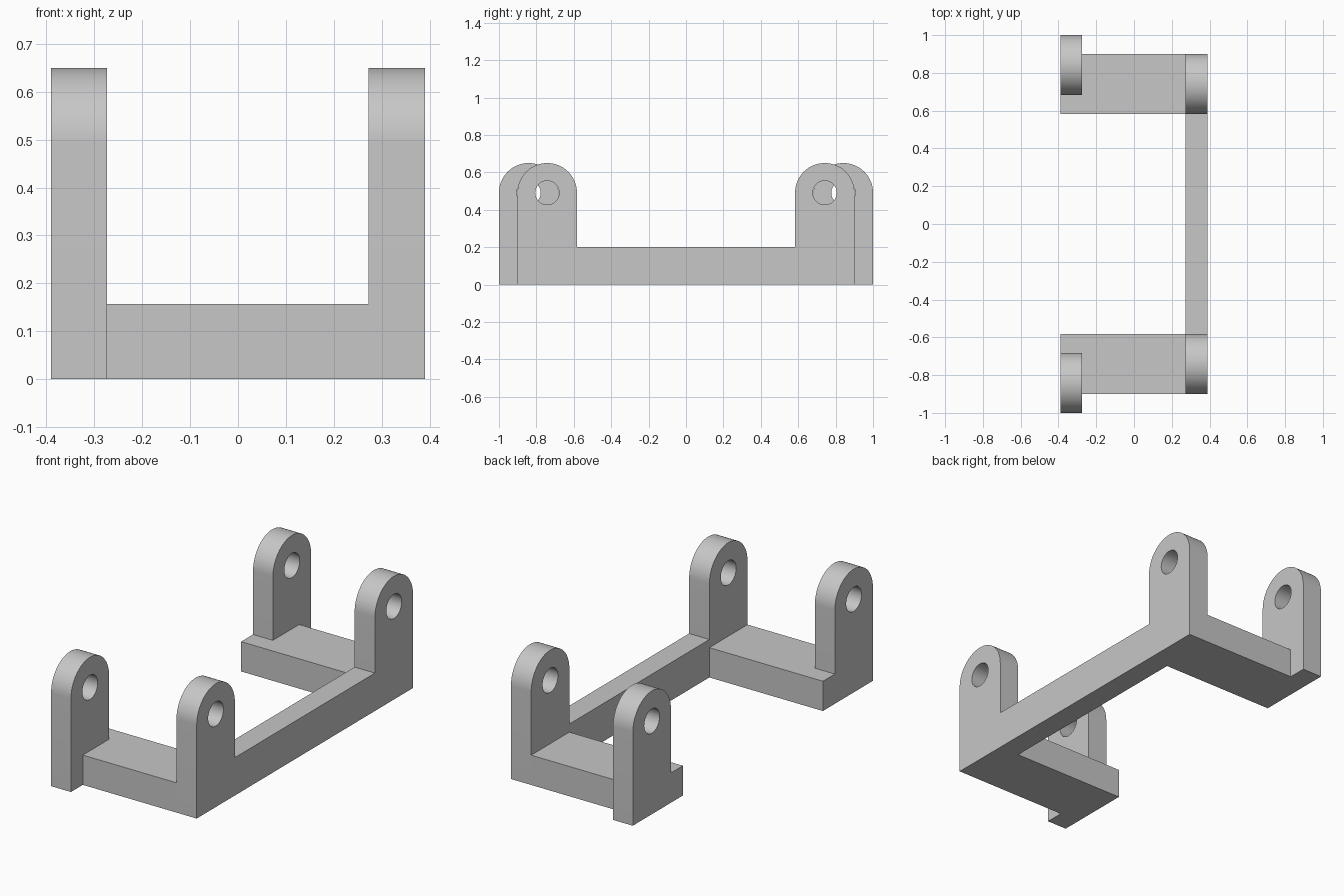
import bpy, bmesh, math
from mathutils import Vector

if "Cube" in bpy.data.objects:
    bpy.data.objects.remove(bpy.data.objects["Cube"])

grey = bpy.data.materials.new("light grey")
grey.use_nodes = True
grey.diffuse_color = (0.57, 0.57, 0.57, 1)
grey.node_tree.nodes["Principled BSDF"].inputs["Base Color"].default_value = grey.diffuse_color

# Main dimensions
HALF_W, LEFT_IN, RIGHT_IN = 0.39, 0.272, -0.274
R, HOLE, PIVOT_Z = 0.159, 0.064, 0.491
LEFT_Y, RIGHT_Y = 0.742, 0.841
BAR_TOP, RAIL_TOP = 0.157, 0.2


def extrude(name, loops, sweep):
    """Fill closed loops of 3D points (inner loops are holes) and sweep them."""
    bm = bmesh.new()
    edges = []
    for loop in loops:
        verts = [bm.verts.new(p) for p in loop]
        edges += [bm.edges.new((v, verts[i - 1])) for i, v in enumerate(verts)]
    if len(loops) == 1:
        bm.faces.new(verts)
    else:
        bmesh.ops.triangle_fill(bm, use_beauty=True, edges=edges)
    result = bmesh.ops.extrude_face_region(bm, geom=bm.faces[:], use_keep_orig=True)
    moved = [g for g in result["geom"] if isinstance(g, bmesh.types.BMVert)]
    bmesh.ops.translate(bm, verts=moved, vec=Vector(sweep))
    bmesh.ops.recalc_face_normals(bm, faces=bm.faces)
    mesh = bpy.data.meshes.new(name)
    bm.to_mesh(mesh)
    bm.free()
    mesh.materials.append(grey)
    obj = bpy.data.objects.new(name, mesh)
    bpy.context.collection.objects.link(obj)
    bpy.ops.object.select_all(action="DESELECT")
    obj.select_set(True)
    bpy.context.view_layer.objects.active = obj
    bpy.ops.object.shade_smooth_by_angle(angle=math.radians(30))


def arc(x, y, radius, start, end, count):
    angles = [start + (end - start) * i / count for i in range(count + 1)]
    return [(x, y + radius * math.cos(a), PIVOT_Z + radius * math.sin(a)) for a in angles]


def lug(name, x0, x1, y):
    """Round-topped upright with a pivot hole."""
    outline = [(x0, y - R, 0), (x0, y + R, 0)] + arc(x0, y, R, 0, math.pi, 32)
    hole = arc(x0, y, HOLE, 0, math.tau, 40)[:-1]
    extrude(name, [outline, hole], (x1 - x0, 0, 0))


for side, s in (("front", -1), ("back", 1)):
    lug(side + "_left_lug", LEFT_IN, HALF_W, s * LEFT_Y)
    lug(side + "_right_lug", -HALF_W, RIGHT_IN, s * RIGHT_Y)
    # Cross bar, notched around the offset right lug
    inner, outer, notch = s * (LEFT_Y - R), s * (LEFT_Y + R), s * (RIGHT_Y - R)
    plan = [(LEFT_IN, inner), (LEFT_IN, outer), (RIGHT_IN, outer),
            (RIGHT_IN, notch), (-HALF_W, notch), (-HALF_W, inner)]
    extrude(side + "_cross_bar", [[(x, y, 0) for x, y in plan]], (0, 0, BAR_TOP))

# Long rail joining the two left lugs
end = LEFT_Y - R
extrude("side_rail", [[(LEFT_IN, -end, 0), (HALF_W, -end, 0),
                       (HALF_W, end, 0), (LEFT_IN, end, 0)]], (0, 0, RAIL_TOP))
